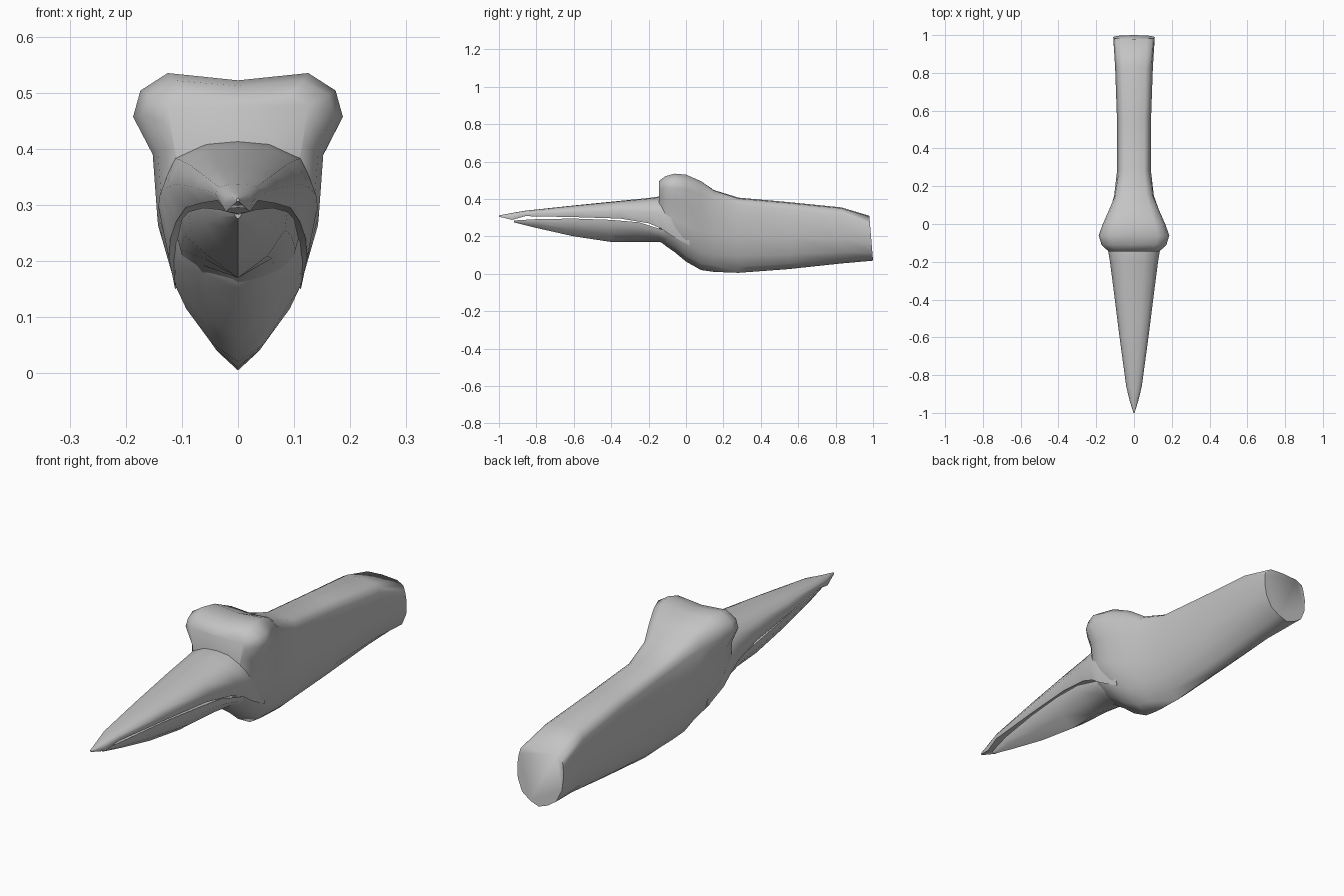
import bpy, bmesh, math

if "Cube" in bpy.data.objects:
    bpy.data.objects.remove(bpy.data.objects["Cube"])

grey = bpy.data.materials.new("plain_grey")
grey.diffuse_color = (0.55, 0.55, 0.55, 1)
grey.use_nodes = True
grey.node_tree.nodes["Principled BSDF"].inputs["Base Color"].default_value = grey.diffuse_color


def loft(name, rings, angle):
    """Skin a row of half cross-sections, mirrored across x = 0."""
    bm = bmesh.new()
    loops = []
    for half in rings:
        right = [bm.verts.new(p) for p in half]
        left = [bm.verts.new((-x, y, z)) for x, y, z in half[1:-1]]
        loops.append(right + left[::-1])
    n = len(loops[0])
    for a, b in zip(loops, loops[1:]):
        for i in range(n):
            j = (i + 1) % n
            bm.faces.new((a[i], a[j], b[j], b[i]))
    bm.faces.new(loops[0])
    bm.faces.new(loops[-1][::-1])
    bmesh.ops.recalc_face_normals(bm, faces=bm.faces)
    mesh = bpy.data.meshes.new(name)
    bm.to_mesh(mesh)
    bm.free()
    mesh.materials.append(grey)
    obj = bpy.data.objects.new(name, mesh)
    bpy.context.collection.objects.link(obj)
    bpy.ops.object.select_all(action='DESELECT')
    obj.select_set(True)
    bpy.context.view_layer.objects.active = obj
    bpy.ops.object.shade_smooth_by_angle(angle=math.radians(angle))
    return obj


def body_ring(y, zb, w, zs, wl, zl, zt, zc):
    """Keel, flank, shoulder, eye lobe and crown of the neck and head."""
    h = zs - zb
    pts = [(0, zb), (.38 * w, zb + .1 * h), (.74 * w, zb + .28 * h),
           (.95 * w, zb + .62 * h), (w, zs), (wl, zl),
           (.93 * wl, zl + .6 * (zt - zl)), (.67 * wl, zt), (0, zc)]
    # the rear end leans slightly forward at the top
    lean = .02 if y > .99 else 0
    return [(x, y - lean * (z - zb) / (zc - zb), z) for x, z in pts]


# Neck and head: y, keel z, flank width, shoulder z, lobe width, lobe z, lobe top, crown
body = [
    (1.00, .07, .11, .22, .105, .265, .305, .31),
    (.83, .055, .10, .27, .092, .315, .35, .355),
    (.55, .025, .09, .30, .082, .345, .378, .383),
    (.28, .005, .09, .32, .08, .37, .402, .407),
    (.15, .01, .105, .34, .10, .40, .445, .447),
    (.08, .02, .125, .36, .13, .43, .495, .485),
    (.00, .065, .15, .385, .165, .45, .53, .52),
    (-.06, .115, .152, .39, .187, .457, .535, .522),
    (-.11, .15, .143, .395, .172, .46, .522, .512),
    (-.145, .18, .115, .405, .135, .45, .495, .48),
]
loft("neck_and_head", [body_ring(*s) for s in body], 75)


def ring(y, lo, hi, w, shape):
    return [(x * w, y, lo + t * (hi - lo)) for x, t in shape]


# Upper beak: y, lip z, ridge z, half width; hollowed underside and hooked tip
upper_shape = [(0, .2), (.5, .16), (.85, 0), (.98, .45), (.8, .82), (.4, .97), (0, 1)]
upper = [
    (.02, .15, .40, .132), (-.08, .205, .41, .145), (-.13, .24, .415, .142),
    (-.2, .27, .405, .13), (-.35, .295, .39, .11), (-.6, .303, .365, .078),
    (-.86, .308, .337, .042), (-.93, .288, .325, .025), (-1, .305, .312, .003),
]
loft("upper_beak", [ring(*s, upper_shape) for s in upper], 60)

# Lower beak: y, keel z, lip z, half width; V-shaped keel, dished top
lower_shape = [(0, 0), (.6, .33), (.95, .72), (1, 1), (.8, .96), (0, .85)]
lower = [
    (-.05, .125, .22, .10), (-.14, .17, .24, .108), (-.25, .17, .275, .10),
    (-.4, .17, .288, .088), (-.6, .20, .295, .062), (-.8, .245, .292, .033),
    (-.92, .275, .285, .006),
]
loft("lower_beak", [ring(*s, lower_shape) for s in lower], 60)
